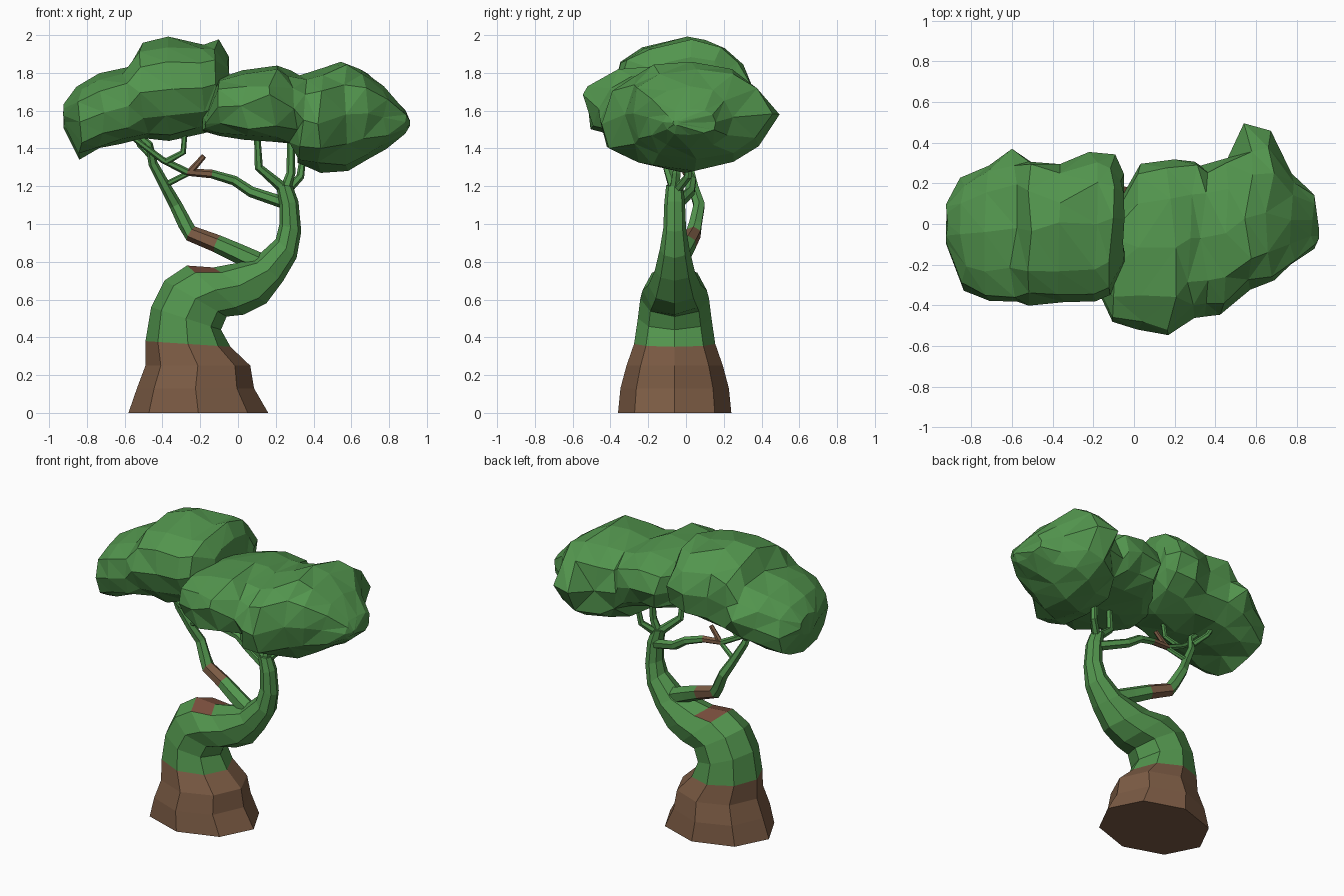
import bpy, bmesh, math, random
from mathutils import Vector

random.seed(4)
cube = bpy.data.objects.get("Cube")
if cube:
    bpy.data.objects.remove(cube)


def material(name, rgb):
    mat = bpy.data.materials.new(name)
    mat.use_nodes = True
    mat.diffuse_color = (*rgb, 1)
    mat.node_tree.nodes["Principled BSDF"].inputs["Base Color"].default_value = (*rgb, 1)
    return mat


green = material("leaf green", (.085, .30, .075))
brown = material("bark brown", (.2, .105, .058))
scar = material("bare wood", (.2, .08, .048))


def ellipse(centre, u, v, sides, power=1):
    """Ring of points; a power under 1 makes it fuller at the corners."""
    points = []
    for i in range(sides):
        a = math.tau * i / sides
        c, s = math.cos(a), math.sin(a)
        points.append(centre + u * math.copysign(abs(c) ** power, c)
                      + v * math.copysign(abs(s) ** power, s))
    return points


def loft(name, rings, mats, pick, triangles=False):
    """Skin rings of points; pick(segment, side) gives the material."""
    bm = bmesh.new()
    loops = [[bm.verts.new(p) for p in ring] for ring in rings]
    sides = len(loops[0])
    for s, (low, high) in enumerate(zip(loops, loops[1:])):
        for i in range(sides):
            j = (i + 1) % sides
            face = bm.faces.new((low[i], low[j], high[j], high[i]))
            face.material_index = pick(s, i)
    bm.faces.new(loops[0][::-1]).material_index = pick(0, 0)
    bm.faces.new(loops[-1]).material_index = pick(len(loops) - 2, 0)
    bmesh.ops.recalc_face_normals(bm, faces=bm.faces)
    if triangles:
        bmesh.ops.triangulate(bm, faces=bm.faces)
    mesh = bpy.data.meshes.new(name)
    bm.to_mesh(mesh)
    bm.free()
    for mat in mats:
        mesh.materials.append(mat)
    bpy.context.collection.objects.link(bpy.data.objects.new(name, mesh))


# Trunk: left edge x z, right edge x z, half depth
trunk_profile = [
    (-.58, 0, .16, 0, .3), (-.535, .13, .085, .13, .287), (-.49, .25, .065, .25, .255),
    (-.49, .38, -.04, .35, .215), (-.46, .56, -.09, .44, .195), (-.39, .7, -.06, .51, .182),
    (-.27, .78, .03, .52, .17), (-.13, .77, .15, .58, .14), (.08, .81, .24, .7, .105),
    (.2, .92, .31, .82, .078), (.22, 1, .335, .96, .06), (.22, 1.1, .32, 1.12, .055),
    (.2, 1.21, .29, 1.2, .045)]
trunk_rings = []
for x0, z0, x1, z1, depth in trunk_profile:
    left, right = Vector((x0, -.06, z0)), Vector((x1, -.06, z1))
    trunk_rings.append(ellipse((left + right) / 2, (right - left) / 2,
                               Vector((0, depth, 0)), 8))


def trunk_colour(segment, side):
    if segment < 3:
        return 1
    return 2 if segment == 6 and side in (3, 4) else 0


loft("trunk", trunk_rings, [green, brown, scar], trunk_colour)


def branch(name, points, thick, thin, bare=()):
    pts = [Vector(p) for p in points]
    rings = []
    for i, p in enumerate(pts):
        d = (pts[min(i + 1, len(pts) - 1)] - pts[max(i - 1, 0)]).normalized()
        u = d.cross(Vector((0, 1, 0))).normalized()
        r = thick + (thin - thick) * i / (len(pts) - 1)
        rings.append(ellipse(p, u * r, d.cross(u) * r, 6))
    loft(name, rings, [green, brown], lambda s, i: int(s in bare))


# Main branches
branch("lower_branch", [
    (.14, -.05, .78), (0, -.02, .845), (-.11, .01, .895), (-.25, .04, .95), (-.28, .05, 1),
    (-.33, .07, 1.1), (-.38, .04, 1.19), (-.45, .01, 1.32), (-.47, -.02, 1.42),
    (-.56, -.02, 1.5)], .056, .016, (2,))
branch("upper_branch", [
    (.25, -.04, 1.11), (.07, .02, 1.17), (-.02, .03, 1.23), (-.14, .01, 1.265),
    (-.27, 0, 1.275), (-.4, -.02, 1.34), (-.56, -.04, 1.46)], .032, .014, (3,))

# Twigs
branch("bare_spur", [(-.25, 0, 1.28), (-.18, -.01, 1.36)], .018, .014, (0,))
branch("cross_twig", [(-.38, .04, 1.21), (-.26, 0, 1.27)], .016, .014)
branch("left_twig", [(-.38, -.02, 1.33), (-.29, -.05, 1.38), (-.28, -.06, 1.5)], .018, .014)
branch("back_twig", [(-.46, .02, 1.36), (-.52, .08, 1.42), (-.56, .1, 1.5)], .018, .014)
branch("inner_twig", [(.25, -.06, 1.18), (.11, -.1, 1.3), (.1, -.12, 1.5)], .03, .016)
branch("upright_twig", [(.25, -.06, 1.18), (.28, -.05, 1.27), (.28, -.03, 1.5)], .03, .018)
branch("outer_twig", [(.26, -.05, 1.18), (.33, .01, 1.25), (.35, .03, 1.4)], .026, .016)


def foliage(name, sections, tufts):
    """Faceted clump from slices along x: x, front y, back y, bottom z, top z."""
    rings = []
    for x, y0, y1, z0, z1 in sections:
        centre = Vector((x, (y0 + y1) / 2, (z0 + z1) / 2))
        u, v = Vector((0, (y1 - y0) / 2, 0)), Vector((0, 0, (z1 - z0) / 2))
        ring = ellipse(centre, u, v, 12, .82)
        for p in ring:
            p += (p - centre) * random.uniform(-.07, .04)
            p.x += random.uniform(-.07, .07) * u.length
        rings.append(ring)
    # Pull pointed tufts outward
    for tip, size in tufts:
        tip = Vector(tip)
        for ring in rings:
            for p in ring:
                p += (tip - p) * max(0, 1 - ((tip - p).length / size) ** 2)
    loft(name, rings, [green], lambda s, i: 0, triangles=True)


# Foliage clumps
foliage("left_foliage", [
    (-.92, -.1, .1, 1.51, 1.64), (-.84, -.32, .22, 1.35, 1.73), (-.72, -.39, .31, 1.39, 1.79),
    (-.6, -.39, .35, 1.42, 1.83), (-.5, -.4, .33, 1.44, 1.95), (-.36, -.4, .31, 1.45, 1.98),
    (-.2, -.38, .36, 1.49, 1.95), (-.1, -.34, .33, 1.52, 1.96), (-.05, -.2, .25, 1.6, 1.88)],
    [((-.38, .07, 2), .16), ((-.84, -.06, 1.34), .12), ((-.6, .38, 1.65), .12),
     ((-.12, .06, 1.99), .12)])
foliage("right_foliage", [
    (-.18, -.34, -.04, 1.49, 1.57), (-.11, -.48, .06, 1.46, 1.78), (.04, -.52, .29, 1.44, 1.81),
    (.18, -.54, .31, 1.43, 1.84), (.29, -.46, .32, 1.41, 1.81), (.34, -.45, .31, 1.31, 1.8),
    (.44, -.43, .34, 1.28, 1.82), (.56, -.33, .42, 1.29, 1.87), (.67, -.29, .4, 1.35, 1.82),
    (.78, -.2, .24, 1.4, 1.73), (.88, -.12, .16, 1.47, 1.61), (.91, -.07, -.03, 1.52, 1.55)],
    [((.67, .56, 1.58), .24), ((.51, .51, 1.58), .17), ((.43, -.52, 1.46), .15),
     ((.15, -.55, 1.72), .15), ((.05, -.53, 1.49), .12), ((.56, -.06, 1.88), .12),
     ((.44, 0, 1.27), .12)])
